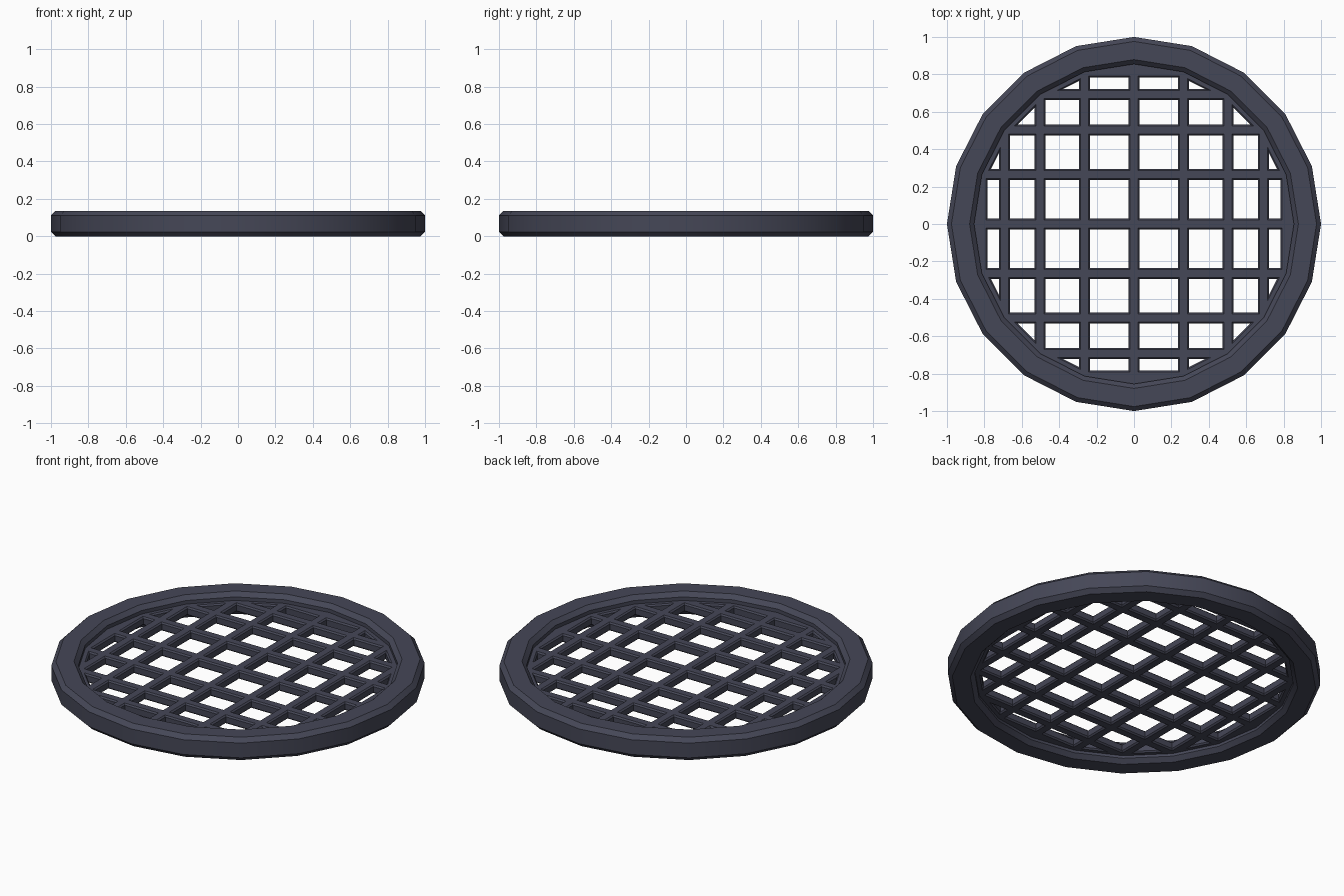
import bpy, bmesh
from math import sin, cos, pi, radians

if "Cube" in bpy.data.objects:
    bpy.data.objects.remove(bpy.data.objects["Cube"])

SIDES = 20
MESH_R = 0.855          # grid vertices sit on this circle
Z_LOW, Z_HIGH = 0.04, 0.09

mat = bpy.data.materials.new("dark_slate")
mat.diffuse_color = (0.06, 0.063, 0.095, 1)
mat.use_nodes = True
mat.node_tree.nodes["Principled BSDF"].inputs["Base Color"].default_value = mat.diffuse_color


def finish(bm, name):
    bmesh.ops.recalc_face_normals(bm, faces=bm.faces)
    me = bpy.data.meshes.new(name)
    bm.to_mesh(me)
    bm.free()
    me.materials.append(mat)
    ob = bpy.data.objects.new(name, me)
    bpy.context.collection.objects.link(ob)
    return ob


def revolve(name, profile):
    """Sweep a closed (radius, z) profile round the z axis."""
    bm = bmesh.new()
    rings = []
    for i in range(SIDES):
        a = 2 * pi * i / SIDES
        rings.append([bm.verts.new((r * cos(a), r * sin(a), z)) for r, z in profile])
    n = len(profile)
    for i in range(SIDES):
        p, q = rings[i], rings[(i + 1) % SIDES]
        for j in range(n):
            k = (j + 1) % n
            bm.faces.new((p[j], q[j], q[k], p[k]))
    return finish(bm, name)


def chamfered(x0, x1, z0, z1, c):
    return [(x0 + c, z0), (x1 - c, z0), (x1, z0 + c), (x1, z1 - c),
            (x1 - c, z1), (x0 + c, z1), (x0, z1 - c), (x0, z0 + c)]


def bar(name, offset, half_length, along_x):
    """Straight grate bar with chamfered edges."""
    section = chamfered(-0.029, 0.029, Z_LOW, Z_HIGH, 0.008)
    bm = bmesh.new()
    ends = []
    for t in (-half_length, half_length):
        ends.append([bm.verts.new((t, offset + s, z) if along_x else (offset + s, t, z))
                     for s, z in section])
    a, b = ends
    for j in range(8):
        k = (j + 1) % 8
        bm.faces.new((a[j], a[k], b[k], b[j]))
    bm.faces.new(a)
    bm.faces.new(b)
    return finish(bm, name)


# Outer ring, smooth round its wall
ring = revolve("outer_ring", chamfered(0.855, 1.0, 0.0, 0.135, 0.024))
bpy.context.view_layer.objects.active = ring
ring.select_set(True)
bpy.ops.object.shade_smooth_by_angle(angle=radians(30))

# Thin rim that carries the grate
revolve("grate_rim", chamfered(0.825, 0.87, Z_LOW, Z_HIGH, 0.008))

# Grate bars joining opposite corners of the polygon, both directions
for i in range(-4, 5):
    a = i * 2 * pi / SIDES
    offset, half = MESH_R * sin(a), MESH_R * cos(a) + 0.02
    bar(f"bar_across_{i + 5}", offset, half, True)
    bar(f"bar_along_{i + 5}", offset, half, False)
